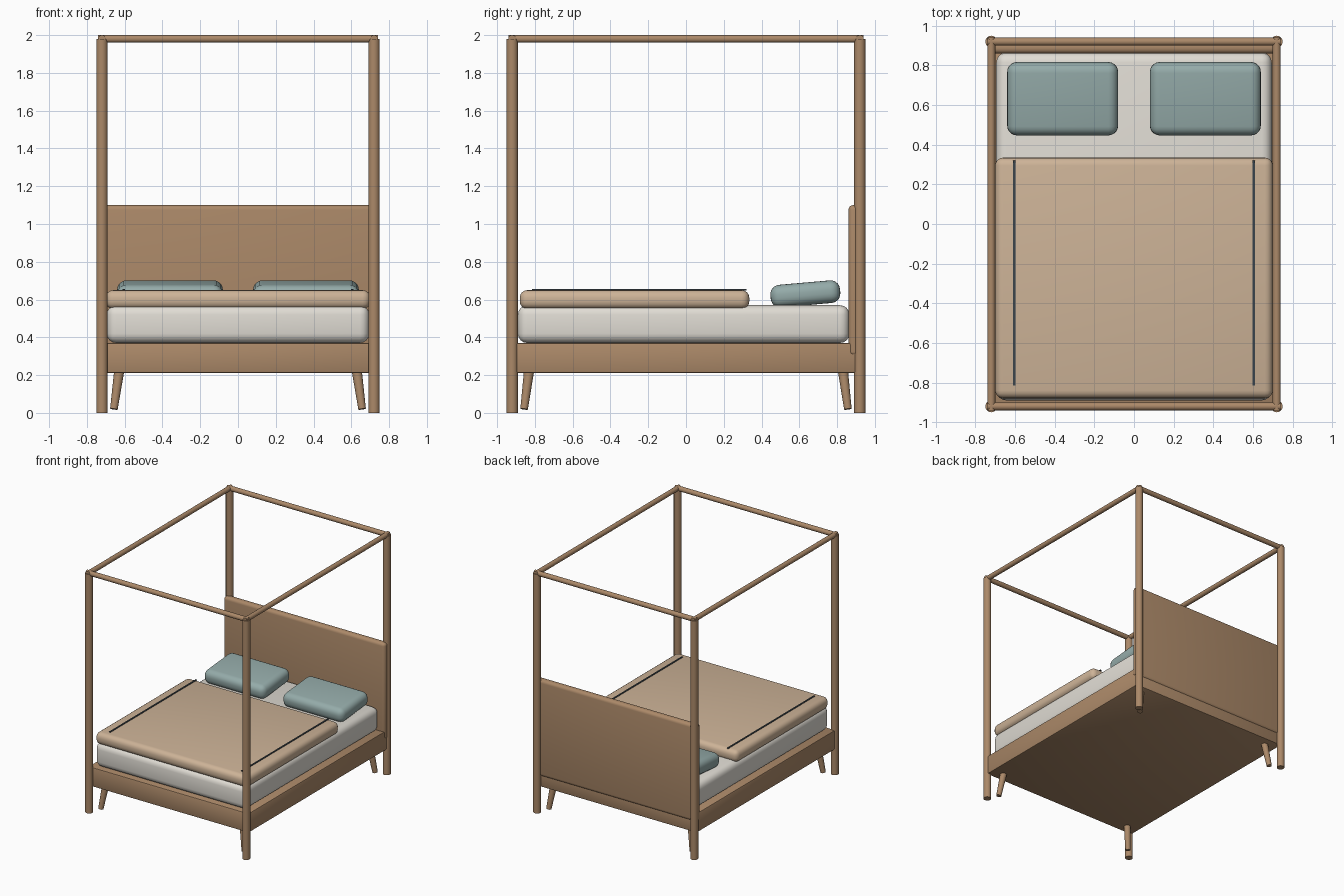
import bpy, math
from mathutils import Vector

cube = bpy.data.objects.get("Cube")
if cube:
    bpy.data.objects.remove(cube, do_unlink=True)


def material(name, rgb):
    m = bpy.data.materials.new(name)
    m.use_nodes = True
    m.diffuse_color = (*rgb, 1)
    m.node_tree.nodes["Principled BSDF"].inputs["Base Color"].default_value = (*rgb, 1)
    return m


wood = material("warm wood", (0.41, 0.25, 0.14))
linen = material("white linen", (0.75, 0.72, 0.66))
beige = material("beige blanket", (0.61, 0.45, 0.31))
teal = material("grey teal", (0.30, 0.41, 0.40))
slate = material("dark slate", (0.045, 0.06, 0.07))


def finish(ob, name, mat):
    ob.name = name
    ob.data.materials.append(mat)
    bpy.ops.object.shade_smooth_by_angle(angle=math.radians(35))
    return ob


def box(name, mat, lo, hi, bevel=0.0, segments=4, tilt=0.0):
    """Rounded box between two corners, tilted about its x axis."""
    lo, hi = Vector(lo), Vector(hi)
    bpy.ops.mesh.primitive_cube_add(size=1, location=(lo + hi) / 2)
    ob = bpy.context.object
    ob.scale = hi - lo
    bpy.ops.object.transform_apply(location=False, rotation=False, scale=True)
    if bevel:
        mod = ob.modifiers.new("round", "BEVEL")
        mod.width, mod.segments = bevel, segments
        bpy.ops.object.modifier_apply(modifier="round")
    ob.rotation_euler.x = tilt
    return finish(ob, name, mat)


def rod(name, mat, start, end, r1, r2=None):
    """Round bar between two points, optionally tapered."""
    start, end = Vector(start), Vector(end)
    axis = end - start
    bpy.ops.mesh.primitive_cone_add(vertices=24, radius1=r1, radius2=r2 or r1,
                                    depth=axis.length, location=(start + end) / 2)
    ob = bpy.context.object
    ob.rotation_euler = axis.to_track_quat("Z", "Y").to_euler()
    return finish(ob, name, mat)


# Posts and splayed legs at the four corners
PX, PY, TOP = 0.72, 0.92, 1.98
for sx, side in ((1, "left"), (-1, "right")):
    for sy, end in ((-1, "front"), (1, "back")):
        rod(f"{end}_{side}_post", wood, (sx * PX, sy * PY, 0), (sx * PX, sy * PY, TOP), 0.03)
        rod(f"{end}_{side}_leg", wood, (sx * 0.657, sy * 0.857, 0.02),
            (sx * 0.628, sy * 0.83, 0.23), 0.02, 0.027)

# Canopy rails
for s, side, end in ((1, "left", "back"), (-1, "right", "front")):
    rod(f"{side}_canopy_rail", wood, (s * PX, -0.94, TOP), (s * PX, 0.94, TOP), 0.02)
    rod(f"{end}_canopy_rail", wood, (-0.74, s * PY, TOP), (0.74, s * PY, TOP), 0.02)

# Base and headboard
box("bed_base", wood, (-0.735, -0.91, 0.21), (0.735, 0.91, 0.37), 0.01, 2)
box("headboard", wood, (-0.74, 0.86, 0.30), (0.74, 0.92, 1.10), 0.025)

# Bedding
box("mattress", linen, (-0.695, -0.89, 0.37), (0.695, 0.865, 0.57), 0.05)
box("blanket", beige, (-0.70, -0.88, 0.55), (0.70, 0.335, 0.65), 0.04)
for s, side in ((1, "left"), (-1, "right")):
    x = s * 0.605
    box(f"{side}_blanket_stripe", slate, (x - 0.006, -0.815, 0.648), (x + 0.006, 0.32, 0.655))
    x = s * 0.36
    box(f"{side}_pillow", teal, (x - 0.28, 0.447, 0.57), (x + 0.28, 0.817, 0.69),
        0.05, 5, math.radians(5))
